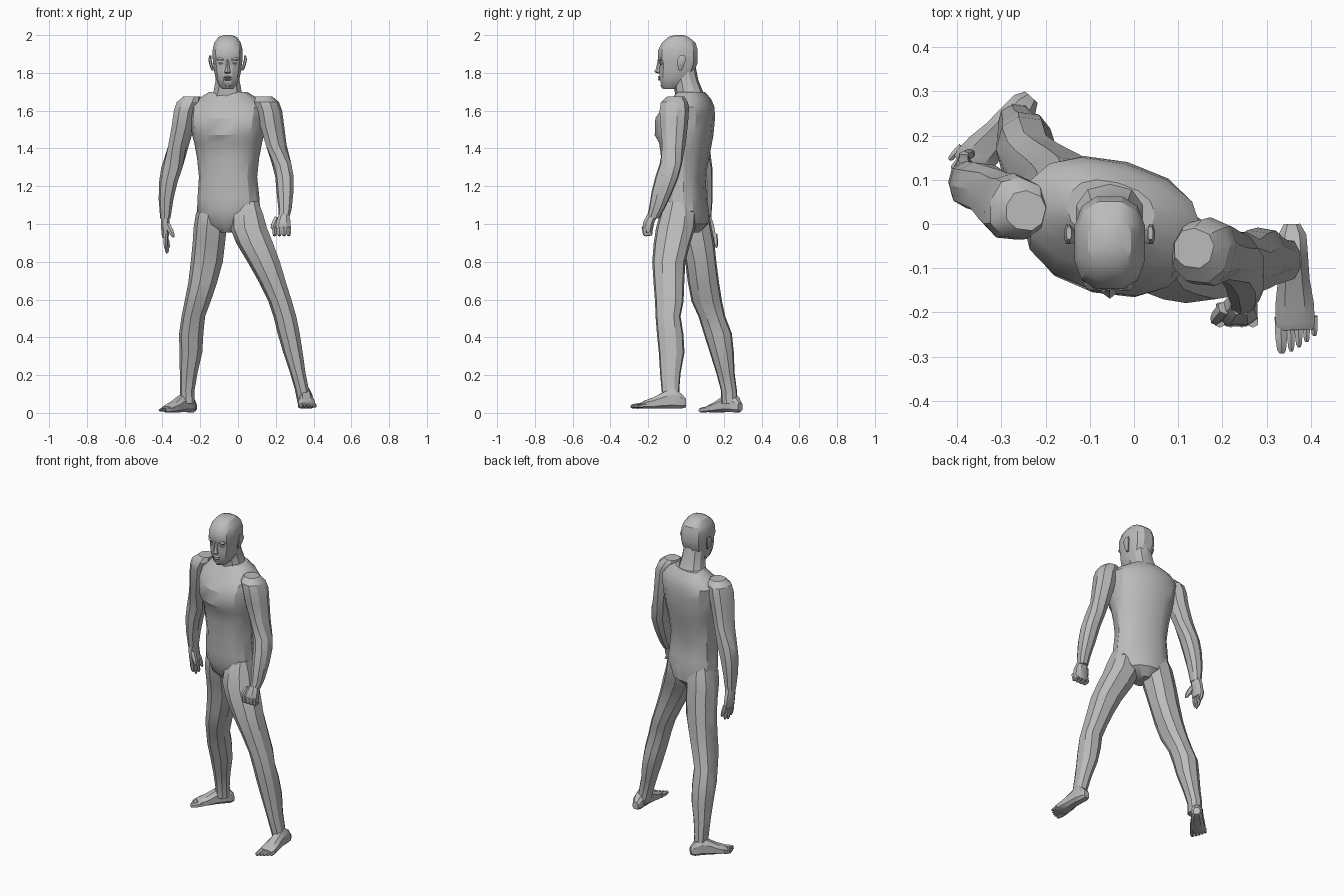
import bpy, bmesh, math
from mathutils import Matrix, Vector

skin = bpy.data.materials.new("grey_skin")
skin.diffuse_color = (0.5, 0.5, 0.5, 1)


def loft(name, rings, n=10, e=0.85, mat=None):
    """Skin rings of (x, y, z, half width, front depth, back depth, yaw degrees)."""
    bm = bmesh.new()
    loops = []
    for x, y, z, w, f, b, *yaw in rings:
        rot = Matrix.Rotation(math.radians(yaw[0] if yaw else 0), 3, 'Z')
        loop = []
        for i in range(n):
            a = 2 * math.pi * (i + 0.5) / n
            c, s = math.cos(a), math.sin(a)
            px = w * math.copysign(abs(c) ** e, c)
            py = (b if s > 0 else f) * math.copysign(abs(s) ** e, s)
            loop.append(bm.verts.new(rot @ Vector((px, py, 0)) + Vector((x, y, z))))
        loops.append(loop)
    for lo, hi in zip(loops, loops[1:]):
        for i in range(n):
            j = (i + 1) % n
            bm.faces.new((lo[i], lo[j], hi[j], hi[i]))
    bm.faces.new(loops[0])
    bm.faces.new(loops[-1])
    bmesh.ops.recalc_face_normals(bm, faces=bm.faces)
    me = bpy.data.meshes.new(name)
    if mat:
        bm.transform(mat)
    bm.to_mesh(me)
    bm.free()
    me.materials.append(skin)
    ob = bpy.data.objects.new(name, me)
    bpy.context.collection.objects.link(ob)
    return ob


def frame(origin, direction, up):
    """Local z runs along direction, local y along up."""
    d = Vector(direction).normalized()
    u = (Vector(up) - d * Vector(up).dot(d)).normalized()
    s = u.cross(d)
    m = Matrix((s, u, d)).transposed().to_4x4()
    m.translation = Vector(origin)
    return m


def digit(name, p0, p1, r0, r1, up=(0, 1, 0.01)):
    """Short tapered finger or toe with a blunt tip."""
    p0, p1 = Vector(p0), Vector(p1)
    h = (p1 - p0).length
    loft(name, [(0, 0, 0, r0, r0, r0), (0, 0, h * .55, r0, r0, r0),
                (0, 0, h * .9, r1, r1, r1), (0, 0, h, r1 * .5, r1 * .5, r1 * .5)],
         n=6, mat=frame(p0, p1 - p0, up))


# Torso, turned slightly at the hips and shoulders
T = -15
loft("torso", [
    (-.055, .00, .955, .035, .05, .07, T),
    (-.055, .00, 1.00, .12, .09, .115, T),
    (-.05, .00, 1.07, .168, .11, .115, T),
    (-.05, .00, 1.14, .165, .115, .10, T),
    (-.052, .00, 1.25, .155, .115, .095, T),
    (-.052, .00, 1.35, .165, .125, .115, T),
    (-.052, .00, 1.43, .180, .135, .130, T),
    (-.052, .00, 1.47, .190, .160, .137, T),
    (-.052, .00, 1.56, .200, .155, .145, T),
    (-.052, .01, 1.62, .205, .120, .130, T),
    (-.052, .02, 1.66, .165, .090, .105, T),
    (-.052, .03, 1.70, .100, .070, .065, T)], n=14)

# Neck
loft("neck", [(-.055, .03, 1.63, .10, .08, .10, T), (-.055, .015, 1.70, .078, .075, .075),
              (-.055, .0, 1.76, .066, .065, .066), (-.055, -.02, 1.84, .062, .06, .07)], n=10)

# Head, from chin to crown
HX = -.055
loft("head", [
    (HX, -.07, 1.715, .030, .050, .02),
    (HX, -.06, 1.735, .048, .073, .05),
    (HX, -.05, 1.775, .066, .092, .08),
    (HX, -.045, 1.815, .074, .098, .095),
    (HX, -.045, 1.850, .079, .095, .108),
    (HX, -.045, 1.875, .081, .107, .110),
    (HX, -.045, 1.920, .082, .105, .110),
    (HX, -.045, 1.960, .072, .085, .098),
    (HX, -.040, 1.990, .050, .055, .055),
    (HX, -.035, 2.000, .022, .025, .025)], n=12, e=.75)

# Nose, lips, chin
loft("nose", [(HX, -.135, 1.797, .014, .016, .01), (HX, -.14, 1.805, .019, .029, .01),
              (HX, -.14, 1.825, .011, .018, .01), (HX, -.137, 1.872, .007, .012, .01)], n=6)
for nm, z, w in (("upper_lip", 1.778, .026), ("lower_lip", 1.766, .022)):
    loft(nm, [(HX, -.13, z - .007, w * .6, .013, .01), (HX, -.13, z, w, .021, .01),
              (HX, -.13, z + .006, w * .6, .013, .01)], n=8)
loft("chin", [(HX, -.115, 1.717, .015, .012, .01), (HX, -.115, 1.733, .024, .022, .01),
              (HX, -.115, 1.752, .018, .014, .01)], n=8)

for s, side in ((-1, "right"), (1, "left")):
    # Eyes, brows and ears
    x = HX + s * .034
    loft(side + "_eye", [(x, -.128, 1.842, .009, .008, .005), (x, -.128, 1.849, .016, .013, .005),
                         (x, -.128, 1.856, .009, .009, .005)], n=8)
    loft(side + "_brow", [(x, -.13, 1.864, .020, .016, .01), (x, -.13, 1.872, .025, .022, .01),
                          (x, -.13, 1.882, .018, .015, .01)], n=8)
    x = HX + s * .086
    loft(side + "_ear", [(x - s * .008, -.03, 1.812, .006, .010, .008),
                         (x, -.027, 1.835, .009, .018, .016),
                         (x + s * .008, -.025, 1.870, .009, .022, .026),
                         (x + s * .006, -.022, 1.892, .006, .014, .018)], n=8)

# Arms, from shoulder to wrist
loft("left_arm", [
    (.135, -.055, 1.675, .045, .045, .045, T), (.150, -.06, 1.645, .065, .075, .070, T),
    (.168, -.06, 1.60, .063, .083, .075, T), (.178, -.06, 1.53, .063, .078, .070, T),
    (.200, -.065, 1.42, .055, .062, .062, T), (.232, -.08, 1.32, .053, .060, .060),
    (.247, -.10, 1.25, .050, .063, .062), (.250, -.125, 1.17, .046, .058, .055),
    (.250, -.155, 1.08, .036, .042, .042), (.243, -.175, 1.03, .030, .034, .034)], n=9)
loft("right_arm", [
    (-.245, .03, 1.675, .045, .045, .045, T), (-.262, .035, 1.645, .065, .070, .070, T),
    (-.278, .04, 1.60, .062, .078, .075, T), (-.292, .045, 1.52, .060, .070, .070, T),
    (-.318, .065, 1.41, .054, .060, .060, T), (-.348, .085, 1.30, .058, .055, .055),
    (-.368, .09, 1.22, .050, .055, .052), (-.380, .095, 1.13, .040, .046, .046),
    (-.384, .10, 1.03, .028, .034, .034)], n=9)

# Left hand, loosely closed
loft("left_palm", [(.243, -.175, 1.05, .028, .032, .030), (.238, -.195, 1.01, .044, .034, .030),
                   (.232, -.202, .97, .050, .032, .028), (.232, -.20, .945, .042, .024, .022)], n=8)
for i in range(4):
    x = .194 + i * .025
    digit(f"left_finger_{i}", (x, -.222, .985), (x, -.215, .938), .0125, .011)
    digit(f"left_fingertip_{i}", (x, -.215, .945), (x, -.178, .950), .011, .009, (0, 0, 1))
digit("left_thumb", (.205, -.19, 1.03), (.180, -.222, .975), .016, .011)

# Right hand, hanging open
loft("right_palm", [(-.384, .10, 1.05, .026, .032, .032), (-.386, .107, 1.00, .024, .042, .042),
                    (-.385, .115, .945, .021, .045, .045), (-.383, .118, .925, .016, .040, .040)],
     n=8, mat=None)
for i, tip in enumerate((.865, .845, .85, .875)):
    y = .084 + i * .023
    digit(f"right_finger_{i}", (-.385, y, .945), (-.383 + .006 * i, y + .008, tip), .0125, .008)
digit("right_thumb", (-.375, .08, 1.00), (-.340, .06, .93), .016, .010)

# Legs, from hip to ankle
loft("left_leg", [
    (.050, -.045, 1.12, .060, .06, .08), (.050, -.045, 1.05, .088, .095, .10),
    (.058, -.055, .98, .100, .105, .105), (.090, -.07, .90, .100, .102, .095),
    (.138, -.09, .80, .088, .09, .088), (.185, -.088, .69, .073, .085, .08),
    (.225, -.085, .59, .064, .08, .073), (.250, -.09, .51, .062, .072, .062),
    (.270, -.083, .42, .060, .072, .070), (.292, -.08, .32, .053, .065, .073),
    (.318, -.08, .21, .042, .058, .052), (.340, -.08, .12, .038, .050, .045),
    (.352, -.075, .05, .036, .045, .050)], n=9)
loft("right_leg", [
    (-.135, .03, 1.12, .060, .07, .07), (-.138, .035, 1.05, .086, .10, .09),
    (-.145, .045, .98, .090, .10, .092), (-.152, .06, .90, .088, .092, .092),
    (-.163, .08, .80, .087, .085, .082), (-.185, .092, .69, .078, .083, .084),
    (-.212, .11, .59, .071, .082, .082), (-.235, .137, .51, .064, .072, .072),
    (-.246, .168, .42, .066, .075, .076), (-.248, .19, .32, .062, .065, .064),
    (-.260, .212, .21, .048, .052, .046), (-.268, .228, .12, .040, .044, .042),
    (-.265, .232, .05, .038, .044, .042)], n=9)

# Feet with toes; local x is the width, y is up, z runs heel to toe
for side, origin, d, k, out in (("left", (.357, 0, .02), (.035, -1, 0), 1, 1),
                                ("right", (-.232, .287, .0), (-.67, -.74, 0), .9, -1)):
    m = frame(origin, d, (0, 0, 1))
    loft(side + "_foot", [
        (0, .03, 0, .020, .022, .025), (0, .035, .025 * k, .034, .034, .05),
        (0, .04, .07 * k, .036, .038, .075), (0, .035, .125 * k, .038, .033, .055),
        (0, .025, .18 * k, .046, .024, .036), (0, .022, .225 * k, .047, .020, .022),
        (0, .020, .24 * k, .042, .014, .014)], n=8, e=.75, mat=m)
    # outer side in local x, so that the big toe sits on the inner side
    sx = 1 if (m.to_3x3() @ Vector((1, 0, 0))).x * out > 0 else -1
    for i, (tip, r) in enumerate(((.292, .015), (.288, .010), (.279, .010), (.268, .009), (.255, .009))):
        x = sx * (-.033 + .0178 * i + (.004 if i else 0))
        digit(f"{side}_toe_{i}", m @ Vector((x, .02, .21 * k)), m @ Vector((x, .014, tip * k)),
              r, r * .75, (0, 0, 1))

# Smooth shading with the sharper creases kept
bpy.ops.object.select_all(action='SELECT')
bpy.context.view_layer.objects.active = bpy.data.objects["torso"]
bpy.ops.object.shade_smooth_by_angle(angle=math.radians(30))
